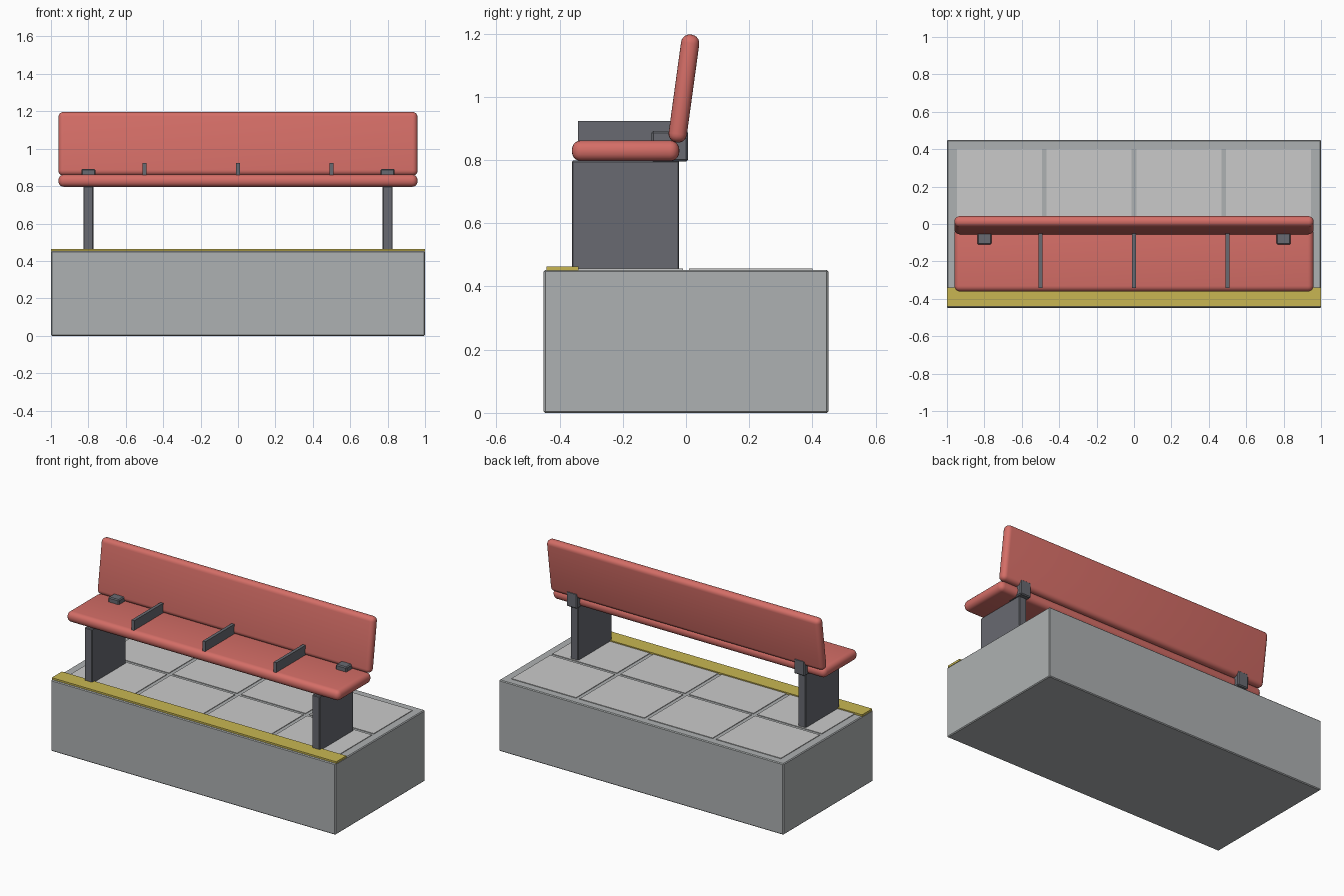
import bpy
from math import radians

cube = bpy.data.objects.get("Cube")
if cube:
    bpy.data.objects.remove(cube, do_unlink=True)


def material(name, rgb):
    m = bpy.data.materials.new(name)
    m.use_nodes = True
    m.diffuse_color = (*rgb, 1)
    bsdf = next(n for n in m.node_tree.nodes if n.type == 'BSDF_PRINCIPLED')
    bsdf.inputs["Base Color"].default_value = (*rgb, 1)
    bsdf.inputs["Roughness"].default_value = 0.7
    return m


concrete = material("concrete grey", (0.42, 0.44, 0.445))
paving = material("light paving", (0.59, 0.59, 0.59))
yellow = material("safety yellow", (0.58, 0.47, 0.085))
red = material("seat red", (0.66, 0.155, 0.135))
metal = material("dark metal", (0.138, 0.144, 0.165))


def box(name, x, y, z, mat, bevel=0.0, segments=1, tilt=0.0):
    """Box from (min, max) ranges, optionally bevelled and tilted about x."""
    spans = (x, y, z)
    bpy.ops.mesh.primitive_cube_add(size=1, location=[(a + b) / 2 for a, b in spans])
    ob = bpy.context.object
    ob.name = name
    ob.scale = [b - a for a, b in spans]
    bpy.ops.object.transform_apply(location=False, rotation=False, scale=True)
    ob.rotation_euler.x = tilt
    ob.data.materials.append(mat)
    if bevel:
        mod = ob.modifiers.new("Bevel", 'BEVEL')
        mod.width = bevel
        mod.segments = segments
        bpy.ops.object.modifier_apply(modifier=mod.name)
    if segments > 1:
        bpy.ops.object.shade_smooth_by_angle(angle=radians(35))
    return ob


def around(center, width):
    return (center - width / 2, center + width / 2)


# Platform block with paving slabs and the warning strip along the front edge
box("platform", (-1, 1), (-0.45, 0.45), (0, 0.452), concrete, 0.005)
for col in range(4):
    for row in range(2):
        box("paving_slab", around(-0.72 + 0.48 * col, 0.455),
            around(-0.205 + 0.41 * row, 0.39), (0.44, 0.456), paving)
box("warning_strip", (-1, 1), (-0.442, -0.34), (0.45, 0.463), yellow)

# Cushioned seat and leaning backrest
box("seat", (-0.96, 0.96), (-0.361, -0.021), (0.796, 0.862), red, 0.03, 5)
box("backrest", (-0.96, 0.96), around(-0.0065, 0.058), around(1.026, 0.344),
    red, 0.027, 5, tilt=radians(-7.8))

# Panel legs and the brackets that hold the backrest
for side, x in (("right", -0.8), ("left", 0.8)):
    box(side + "_leg", around(x, 0.054), (-0.361, -0.022), (0.45, 0.798), metal, 0.004)
    box(side + "_bracket", around(x, 0.076), (-0.109, 0.006), (0.795, 0.892), metal, 0.006)

# Seat dividers
for x in (-0.5, 0, 0.5):
    box("divider", around(x, 0.02), (-0.342, -0.04), (0.845, 0.923), metal)
